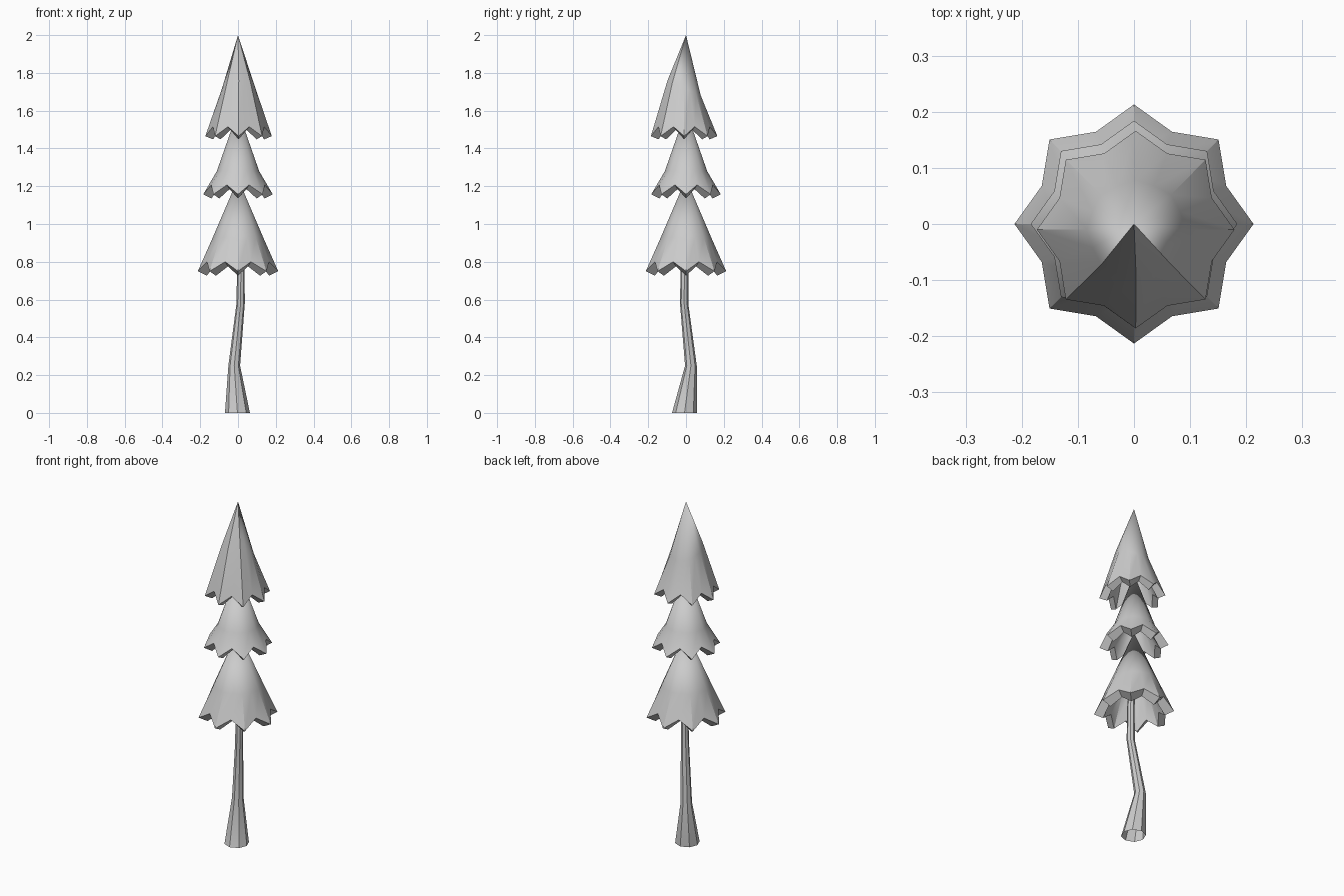
import bpy, bmesh, math
from mathutils import Vector

cube = bpy.data.objects.get("Cube")
if cube:
    bpy.data.objects.remove(cube)

grey = bpy.data.materials.new("plain_grey")
grey.use_nodes = True
grey.diffuse_color = (0.6, 0.6, 0.6, 1)
grey.node_tree.nodes["Principled BSDF"].inputs["Base Color"].default_value = (0.6, 0.6, 0.6, 1)


def ring(bm, centre, radius, sides, notch=1.0, lift=0.0, tilt=0.0):
    """Ring of vertices; every second one may be pulled in and lifted."""
    verts = []
    for i in range(sides):
        a = math.tau * i / sides
        r = radius * (notch if i % 2 else 1)
        offset = Vector((r * math.cos(a), r * math.sin(a), lift if i % 2 else 0))
        offset.z -= tilt * offset.y
        verts.append(bm.verts.new(Vector(centre) + offset))
    return verts


def bridge(bm, lower, upper):
    n = len(lower)
    for i in range(n):
        j = (i + 1) % n
        bm.faces.new((lower[i], lower[j], upper[j], upper[i]))


def cap(bm, loop, tip):
    point = bm.verts.new(tip)
    for i in range(len(loop)):
        bm.faces.new((loop[i], loop[(i + 1) % len(loop)], point))


def finish(bm, name):
    mesh = bpy.data.meshes.new(name)
    bm.to_mesh(mesh)
    bm.free()
    obj = bpy.data.objects.new(name, mesh)
    bpy.context.collection.objects.link(obj)
    mesh.materials.append(grey)
    bpy.ops.object.select_all(action='DESELECT')
    obj.select_set(True)
    bpy.context.view_layer.objects.active = obj
    bpy.ops.object.shade_smooth_by_angle(angle=math.radians(35))


def tier(name, base, radius, inner, drop, mid, mid_radius, apex, tilt=0.0):
    """Hollow star-edged skirt with a thick, inward-sloping rim."""
    bm = bmesh.new()
    wall = 0.035
    rim = ring(bm, base, radius, 16, 0.835, 0.05)
    waist = ring(bm, mid, mid_radius, 16, 0.96, 0, tilt)
    bridge(bm, rim, waist)
    cap(bm, waist, (0, 0, apex))
    # Underside and hollow interior
    lip = ring(bm, Vector(base) - Vector((0, 0, drop)), inner, 16, 0.835, 0.05)
    lining = ring(bm, Vector(mid) - Vector((0, 0, drop)), mid_radius - wall, 16, 0.96, 0, tilt)
    bridge(bm, lip, rim)
    bridge(bm, lining, lip)
    cap(bm, lining[::-1], (0, 0, apex - 0.1))
    finish(bm, name)


tier("lower_foliage", (0, 0, 0.75), 0.213, 0.165, 0.024, (0, 0, 0.93), 0.133, 1.24)
tier("middle_foliage", (0, 0, 1.157), 0.184, 0.14, 0.022, (0, 0, 1.28), 0.112, 1.6)
tier("upper_foliage", (0.003, -0.01, 1.465), 0.176, 0.135, 0.017,
     (0.004, -0.01, 1.72), 0.088, 2.0, 0.45)

# Crooked trunk, open at the base
bm = bmesh.new()
path = [((-0.003, -0.008, 0), 0.066), ((-0.02, 0.026, 0.25), 0.031),
        ((0.014, -0.01, 0.58), 0.022), ((0.015, -0.008, 0.78), 0.02),
        ((0.005, 0, 1.0), 0.016)]
rings = [ring(bm, centre, radius, 8) for centre, radius in path]
for lower, upper in zip(rings, rings[1:]):
    bridge(bm, lower, upper)
bm.faces.new(rings[-1])
finish(bm, "trunk")
